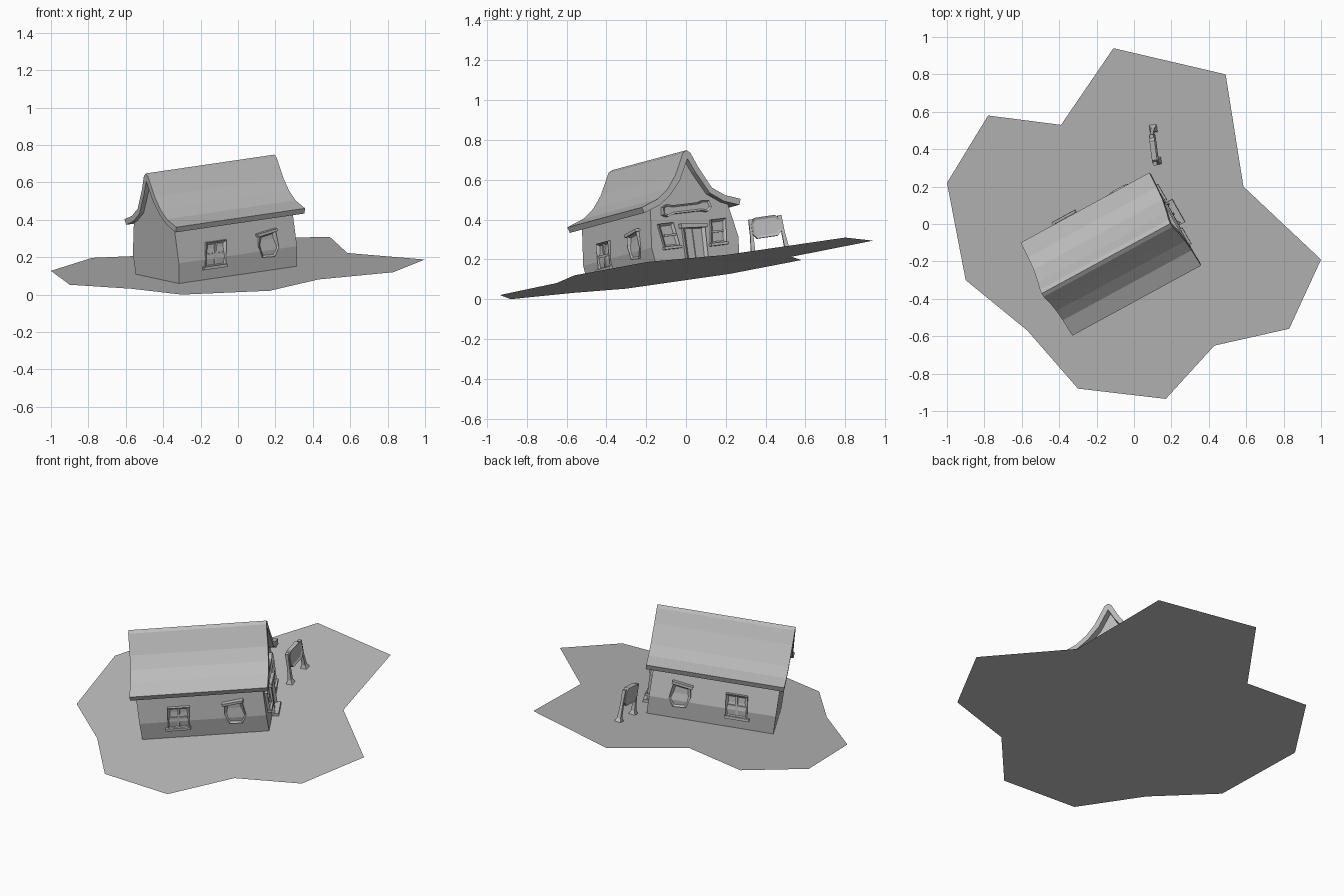
import bpy, bmesh
from mathutils import Matrix, Vector

cube = bpy.data.objects.get("Cube")
if cube:
    bpy.data.objects.remove(cube)

# One flat grey for everything
grey = bpy.data.materials.new("plain_grey")
grey.use_nodes = True
grey.diffuse_color = (0.5, 0.5, 0.5, 1)
grey.node_tree.nodes["Principled BSDF"].inputs["Base Color"].default_value = (0.5, 0.5, 0.5, 1)

# The hillside plane: z = HEIGHT + SX*x + SY*y
HEIGHT, SX, SY = 0.155, 0.062, 0.155


def hill(x, y):
    return Vector((x, y, HEIGHT + SX * x + SY * y))


# House frame: u along the ridge, v across, w away from the slope
w = Vector((-SX, -SY, 1)).normalized()
u = Vector((0.68, 0.37, 0.0995))
u = (u - w * u.dot(w)).normalized()
v = w.cross(u)
FRAME = Matrix.Translation(hill(-0.115, -0.097)) @ Matrix((u, v, w)).transposed().to_4x4()
U, V, W = Vector((1, 0, 0)), Vector((0, 1, 0)), Vector((0, 0, 1))


def finish(name, bm, matrix=FRAME):
    mesh = bpy.data.meshes.new(name)
    bm.to_mesh(mesh)
    bm.free()
    mesh.materials.append(grey)
    ob = bpy.data.objects.new(name, mesh)
    ob.matrix_world = matrix
    bpy.context.collection.objects.link(ob)
    return ob


def panel(name, pts, origin, right, out, front, back=0.03, rim=0, sink=0):
    """Prism of a 2D outline; optional rim with a sunk middle."""
    bm = bmesh.new()
    base = [origin + right * a + W * b for a, b in pts]
    lo = [bm.verts.new(p - out * back) for p in base]
    hi = [bm.verts.new(p + out * front) for p in base]
    n = len(pts)
    bm.faces.new(lo)
    top = bm.faces.new(hi)
    for i in range(n):
        j = (i + 1) % n
        bm.faces.new((lo[i], lo[j], hi[j], hi[i]))
    bmesh.ops.recalc_face_normals(bm, faces=bm.faces)
    if rim:
        bmesh.ops.inset_region(bm, faces=[top], thickness=rim, use_even_offset=True)
        bmesh.ops.translate(bm, verts=top.verts, vec=-out * sink)
    return finish(name, bm)


def rect(a0, b0, a1, b1, lean=0):
    return [(a0, b0), (a1, b0), (a1 + lean, b1), (a0 + lean, b1)]


# Ground sheet
bm = bmesh.new()
outline = [(-0.11, 0.94), (-0.39, 0.53), (-0.78, 0.58), (-1.0, 0.22), (-0.90, -0.30),
           (-0.57, -0.57), (-0.30, -0.88), (0.17, -0.935), (0.43, -0.65),
           (0.83, -0.56), (1.0, -0.19), (0.585, 0.20), (0.49, 0.80)]
bm.faces.new([bm.verts.new(hill(x, y)) for x, y in outline])
finish("ground", bm, Matrix())

# Swooping roof and bulging walls, extruded along the ridge
outer = [(-0.305, 0.314), (-0.205, 0.347), (-0.14, 0.392), (-0.085, 0.455), (-0.022, 0.562),
         (0, 0.573), (0.02, 0.557), (0.052, 0.48), (0.112, 0.37), (0.18, 0.325), (0.265, 0.297)]
inner = [(-0.295, 0.285), (-0.2, 0.315), (-0.13, 0.36), (-0.065, 0.425), (-0.002, 0.53),
         (0.03, 0.46), (0.095, 0.345), (0.17, 0.295), (0.252, 0.268)]
walls = [(-0.25, 0), (-0.262, 0.11), (-0.235, 0.303)] + inner[1:8] + \
        [(0.21, 0.28), (0.242, 0.11), (0.225, 0)]
panel("roof", outer + inner[::-1], Vector(), V, U, 0.395, 0.395)
panel("walls", walls, Vector(), V, U, 0.355, 0.37)


def cross_window(name, origin, right, out, lean):
    """Crooked frame with a post, a crossbar and a sill."""
    panel(name + "_frame", rect(-0.062, -0.065, 0.062, 0.068, lean), origin, right, out,
          0.016, rim=0.014, sink=0.014)
    panel(name + "_post", rect(-0.006, -0.055, 0.006, 0.06, lean), origin, right, out, 0.012)
    panel(name + "_bar", rect(-0.05, -0.006, 0.056, 0.006), origin, right, out, 0.012)
    panel(name + "_sill", rect(-0.075, -0.076, 0.068, -0.06), origin, right, out, 0.024)


def round_window(name, origin, right, out):
    """Crooked six-sided frame with a lintel board."""
    pts = [(-0.04, -0.065), (0.035, -0.07), (0.062, -0.02), (0.048, 0.07), (-0.05, 0.055), (-0.06, 0)]
    panel(name + "_frame", pts, origin, right, out, 0.016, rim=0.016, sink=0.014)
    panel(name + "_lintel", [(-0.064, 0.048), (0.058, 0.066), (0.056, 0.08), (-0.066, 0.064)],
          origin, right, out, 0.022)


# Matching windows on both long walls
for side, out, depth in (("front", -V, -0.252), ("back", V, 0.232)):
    cross_window(side + "_cross_window", Vector((-0.15, depth, 0.132)), U, out, 0.015)
    round_window(side + "_round_window", Vector((0.18, depth, 0.142)), U, out)

# Gable end: two windows, door, name board
GABLE = 0.355
for name, a, b, lean in (("right", -0.15, 0.16, -0.018), ("left", 0.117, 0.15, 0.018)):
    o = Vector((GABLE, a, b))
    panel(name + "_gable_window", rect(-0.043, -0.06, 0.043, 0.062, lean), o, V, U,
          0.016, rim=0.012, sink=0.012)
    panel(name + "_gable_bar", rect(-0.035, -0.004, 0.038, 0.006), o, V, U, 0.012)
    panel(name + "_gable_sill", rect(-0.05, -0.07, 0.05, -0.056), o, V, U, 0.024)

door = Vector((GABLE, -0.02, 0))
panel("door_frame", [(-0.06, 0), (0.06, 0), (0.07, 0.19), (-0.055, 0.2)], door, V, U,
      0.02, rim=0.015, sink=0.014)
panel("door_post", rect(-0.005, 0.01, 0.005, 0.18, 0.004), door, V, U, 0.012)
panel("door_lintel", [(-0.07, 0.188), (0.08, 0.178), (0.082, 0.198), (-0.068, 0.21)], door, V, U, 0.028)
panel("door_step", rect(-0.07, 0, 0.07, 0.015), door, V, U, 0.04)

board = [(-0.14, -0.02), (-0.115, -0.032), (-0.08, -0.022), (0.08, -0.022), (0.115, -0.03),
         (0.14, -0.01), (0.13, 0.025), (0.1, 0.03), (0.07, 0.022), (-0.08, 0.022),
         (-0.11, 0.03), (-0.135, 0.018)]
panel("name_board", board, Vector((GABLE, -0.04, 0.285)), V, U, 0.03, rim=0.009, sink=0.008)

# Free-standing sign: octagonal board between two flared posts
foot = Vector((0.459, 0.35, 0))
along = Vector((0.37, 0.925, 0)).normalized()
face = along.cross(W)
disc = [(-0.075, 0.11), (-0.055, 0.085), (0.05, 0.085), (0.075, 0.11),
        (0.075, 0.165), (0.05, 0.19), (-0.055, 0.19), (-0.075, 0.165)]
panel("sign_board", disc, foot, along, face, 0.014, 0.014, rim=0.012, sink=0.006)
for name, s in (("sign_post_right", -1), ("sign_post_left", 1)):
    bm = bmesh.new()
    rings = []
    for a, h, r in ((0.088, 0, 0.02), (0.086, 0.02, 0.011), (0.08, 0.1, 0.008), (0.074, 0.185, 0.01)):
        c = foot + along * a * s + W * h
        rings.append([bm.verts.new(c + along * r * i + face * r * j)
                      for i, j in ((-1, -1), (1, -1), (1, 1), (-1, 1))])
    for p, q in zip(rings, rings[1:]):
        for i in range(4):
            j = (i + 1) % 4
            bm.faces.new((p[i], p[j], q[j], q[i]))
    bm.faces.new(rings[0])
    bm.faces.new(rings[-1])
    bmesh.ops.recalc_face_normals(bm, faces=bm.faces)
    finish(name, bm)
